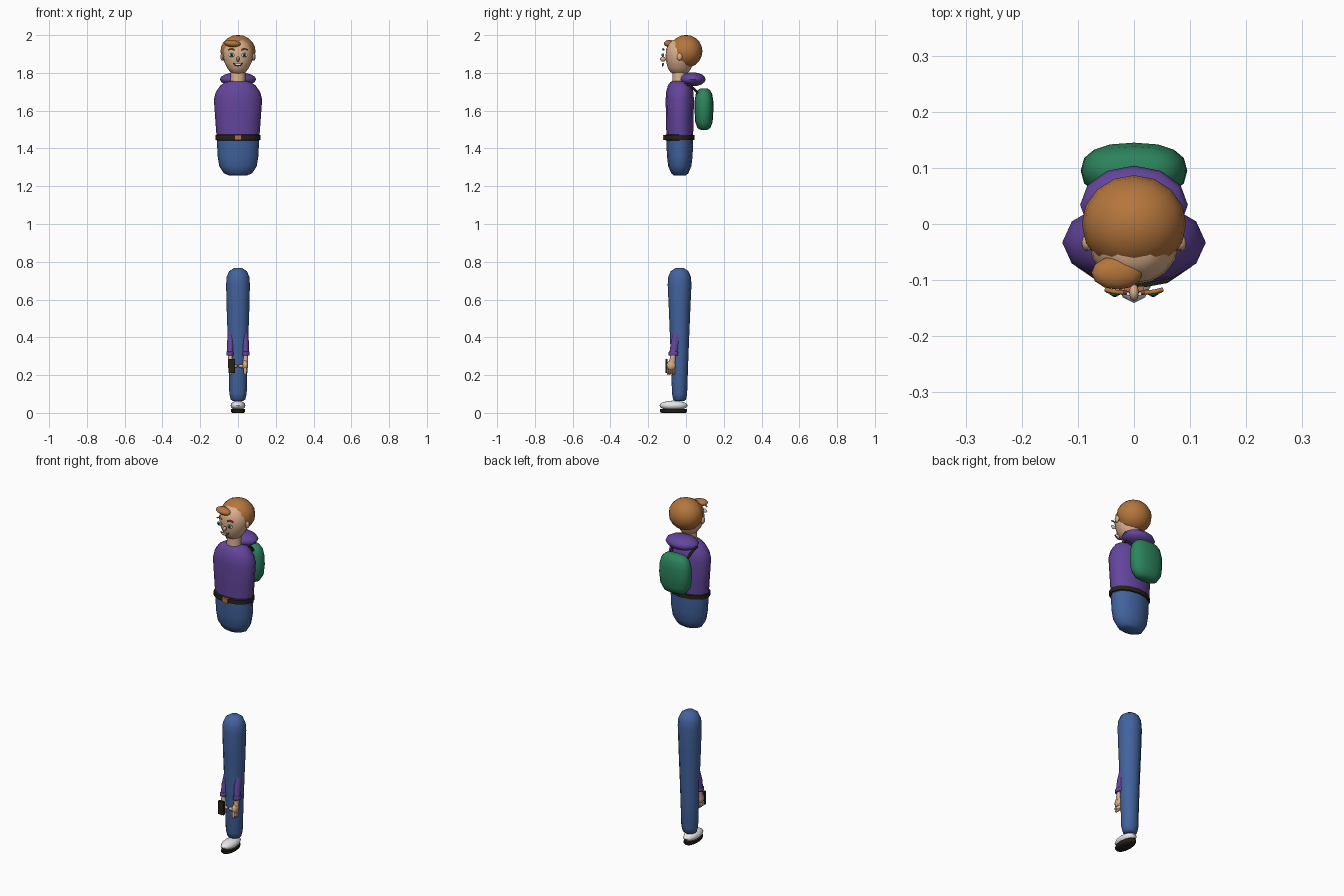
import bpy, bmesh, math
from mathutils import Vector, Matrix

if "Cube" in bpy.data.objects:
    bpy.data.objects.remove(bpy.data.objects["Cube"])


def mat(name, c):
    m = bpy.data.materials.new(name)
    m.diffuse_color = (*c, 1)
    m.use_nodes = True
    m.node_tree.nodes["Principled BSDF"].inputs["Base Color"].default_value = m.diffuse_color
    return m


SKIN = mat("skin", (0.70, 0.42, 0.26))
HAIR = mat("ginger_hair", (0.46, 0.18, 0.045))
PURPLE = mat("purple_cloth", (0.125, 0.06, 0.33))
BLUE = mat("blue_denim", (0.055, 0.125, 0.34))
GREEN = mat("green_pack", (0.025, 0.23, 0.11))
WHITE = mat("white", (0.80, 0.80, 0.80))
DARK = mat("dark_brown", (0.02, 0.015, 0.01))
BUCKLE = mat("copper", (0.45, 0.17, 0.05))
IRIS = mat("green_iris", (0.03, 0.30, 0.20))
LIP = mat("red_lip", (0.35, 0.06, 0.05))


def finish(bm, name, material, angle=50):
    bmesh.ops.recalc_face_normals(bm, faces=bm.faces)
    me = bpy.data.meshes.new(name)
    bm.to_mesh(me)
    bm.free()
    me.materials.append(material)
    ob = bpy.data.objects.new(name, me)
    bpy.context.collection.objects.link(ob)
    bpy.ops.object.select_all(action='DESELECT')
    ob.select_set(True)
    bpy.context.view_layer.objects.active = ob
    bpy.ops.object.shade_smooth_by_angle(angle=math.radians(angle))
    return ob


def loft(name, material, rings, n=12, power=2.0):
    """Stack of (super)elliptical rings: (z, cx, cy, rx, ry)."""
    bm = bmesh.new()
    loops = []
    for z, cx, cy, rx, ry in rings:
        loop = []
        for i in range(n):
            a = 2 * math.pi * i / n
            c, s = math.cos(a), math.sin(a)
            c = math.copysign(abs(c) ** (2 / power), c)
            s = math.copysign(abs(s) ** (2 / power), s)
            loop.append(bm.verts.new((cx + rx * c, cy + ry * s, z)))
        loops.append(loop)
    for a, b in zip(loops, loops[1:]):
        for i in range(n):
            j = (i + 1) % n
            bm.faces.new((a[i], a[j], b[j], b[i]))
    bm.faces.new(loops[0])
    bm.faces.new(loops[-1])
    return finish(bm, name, material)


def ball(name, material, c, r, seg=12, rows=8, tilt=0.0):
    bm = bmesh.new()
    m = Matrix.Translation(c) @ Matrix.Rotation(tilt, 4, 'Y') @ Matrix.Diagonal((*r, 1))
    bmesh.ops.create_uvsphere(bm, u_segments=seg, v_segments=rows, radius=1, matrix=m)
    return finish(bm, name, material)


def box(name, material, c, size):
    bm = bmesh.new()
    bmesh.ops.create_cube(bm, size=1, matrix=Matrix.Translation(c) @ Matrix.Diagonal((*size, 1)))
    return finish(bm, name, material, 30)


def tube(name, material, pts, r):
    cu = bpy.data.curves.new(name, 'CURVE')
    cu.dimensions = '3D'
    cu.bevel_depth = r
    cu.bevel_resolution = 1
    cu.use_fill_caps = True
    sp = cu.splines.new('POLY')
    sp.points.add(len(pts) - 1)
    for p, q in zip(sp.points, pts):
        p.co = (*q, 1)
    cu.materials.append(material)
    ob = bpy.data.objects.new(name, cu)
    bpy.context.collection.objects.link(ob)


def column(rows, cy):
    return [(z, 0, cy, rx, ry) for z, rx, ry in rows]


# Torso, hips and belt
loft("torso", PURPLE, column([(1.44, .112, .070), (1.55, .120, .073), (1.66, .128, .075), (1.70, .117, .072),
                              (1.735, .092, .062), (1.752, .065, .050), (1.758, .035, .03)], -.033))
loft("hips", BLUE, column([(1.258, .050, .032), (1.268, .075, .045), (1.305, .099, .061), (1.36, .108, .068),
                           (1.45, .112, .071)], -.033))
loft("belt", DARK, column([(1.443, .112, .072), (1.446, .119, .080), (1.470, .119, .080),
                           (1.473, .112, .072)], -.036))
box("buckle", BUCKLE, (0, -.116, 1.458), (.036, .009, .026))

# Neck, head and hair
loft("neck", SKIN, column([(1.735, .044, .040), (1.77, .039, .037), (1.84, .038, .037)], -.035))
loft("head", SKIN, column([(1.793, .022, .030), (1.803, .040, .048), (1.825, .057, .062), (1.855, .072, .070),
                           (1.89, .080, .074), (1.925, .077, .071), (1.955, .060, .058),
                           (1.975, .035, .035)], -.034), 16)
ball("hair", HAIR, (0, 0, 1.914), (.093, .087, .087), 16, 10)
ball("fringe", HAIR, (-.030, -.087, 1.955), (.046, .030, .019), tilt=.1)

# Hood and backpack
ball("hood", PURPLE, (0, .034, 1.766), (.096, .070, .037), 12, 8)
loft("backpack", GREEN, column([(1.498, .045, .018), (1.508, .068, .034), (1.54, .088, .046), (1.60, .095, .050),
                                (1.65, .093, .050), (1.69, .083, .043), (1.71, .065, .031),
                                (1.718, .042, .017)], .095), 16, 2.4)

# Feet and leg
loft("leg", BLUE, column([(.062, .025, .022), (.070, .038, .034), (.10, .046, .040), (.25, .050, .045),
                          (.38, .054, .050), (.55, .060, .057), (.68, .063, .063), (.72, .060, .060),
                          (.75, .047, .047), (.767, .022, .022)], -.034))
ball("shoe", WHITE, (0, -.066, .039), (.039, .075, .026))
loft("sole", DARK, column([(0, .030, .064), (.006, .036, .071), (.020, .036, .071)], -.066))

for side, s in (("left", -1), ("right", 1)):
    # Backpack straps
    tube(side + "_strap", DARK, [(s * .068, -.01, 1.738), (s * .066, .02, 1.735), (s * .058, .045, 1.712),
                                 (s * .052, .065, 1.69)], .007)
    # Forearm, cuff and hand
    loft(side + "_sleeve", PURPLE, [(.315, s * .041, -.066, .017, .022), (.37, s * .039, -.057, .019, .024),
                                    (.44, s * .032, -.040, .020, .024)])
    loft(side + "_cuff", PURPLE, [(.303, s * .042, -.066, .018, .024), (.306, s * .042, -.066, .020, .027),
                                  (.321, s * .042, -.065, .020, .027), (.324, s * .042, -.065, .018, .024)])
    loft(side + "_wrist", SKIN, [(.26, s * .040, -.074, .014, .017), (.31, s * .041, -.068, .012, .015)], 10)
    ball(side + "_palm", SKIN, (s * .038, -.078, .252), (.016, .025, .027))
    for i in range(4):
        ball(side + "_finger_%d" % (i + 1), SKIN, (s * .038, -.096 + .011 * i, .222), (.009, .0065, .023), 8, 6)
    ball(side + "_thumb", SKIN, (s * .018, -.088, .248), (.016, .009, .010), 8, 6)

    # Ears, eyes and brows
    ball(side + "_ear", SKIN, (s * .084, -.034, 1.885), (.010, .015, .020), 8, 6)
    ball(side + "_eye_white", WHITE, (s * .034, -.121, 1.894), (.017, .004, .011), 10, 6)
    ball(side + "_iris", IRIS, (s * .034, -.125, 1.894), (.010, .003, .010), 10, 6)
    ball(side + "_pupil", DARK, (s * .034, -.128, 1.894), (.005, .002, .005), 8, 6)
    tube(side + "_brow", HAIR, [(s * .019, -.122, 1.922), (s * .035, -.121, 1.929), (s * .051, -.117, 1.922)], .004)

# Nose and smile
ball("nose", SKIN, (0, -.122, 1.873), (.009, .016, .013), 8, 6)
tube("smile", LIP, [(x, -.124 + 6 * x * x, 1.838 + 20 * x * x) for x in (-.025, -.013, 0, .013, .025)], .004)
box("teeth", WHITE, (0, -.124, 1.846), (.026, .006, .007))

# Phone held in the left hand
box("phone", DARK, (-.033, -.103, .248), (.034, .012, .076))
